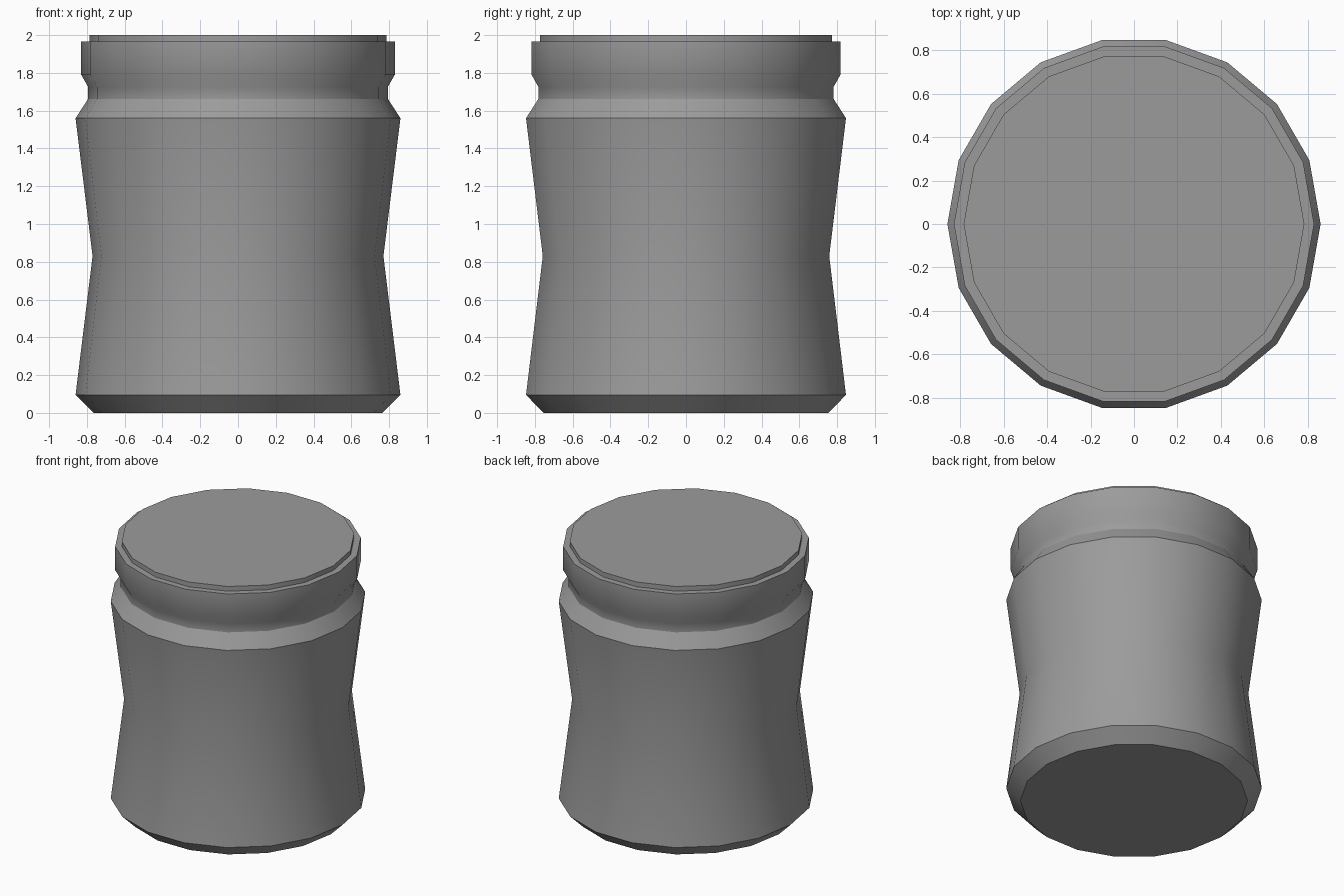
import bpy, bmesh
from math import cos, sin, tau, radians

if "Cube" in bpy.data.objects:
    bpy.data.objects.remove(bpy.data.objects["Cube"])

SIDES = 18


def lathe(name, profile, material):
    """Revolve (radius, height) points around z and cap both ends."""
    bm = bmesh.new()
    rings = [[bm.verts.new((r * cos(tau * i / SIDES), r * sin(tau * i / SIDES), z))
              for i in range(SIDES)] for r, z in profile]
    for low, high in zip(rings, rings[1:]):
        for i in range(SIDES):
            j = (i + 1) % SIDES
            bm.faces.new((low[i], low[j], high[j], high[i]))
    bm.faces.new(rings[0][::-1])
    bm.faces.new(rings[-1])
    mesh = bpy.data.meshes.new(name)
    bm.to_mesh(mesh)
    bm.free()
    mesh.materials.append(material)
    obj = bpy.data.objects.new(name, mesh)
    bpy.context.collection.objects.link(obj)
    bpy.context.view_layer.objects.active = obj
    obj.select_set(True)
    bpy.ops.object.shade_smooth_by_angle(angle=radians(31))
    return obj


dark_grey = bpy.data.materials.new("dark_grey")
dark_grey.diffuse_color = (0.33, 0.33, 0.33, 1)
dark_grey.use_nodes = True
dark_grey.node_tree.nodes["Principled BSDF"].inputs["Base Color"].default_value = dark_grey.diffuse_color

# Waisted jar: chamfered foot, pinched body, shoulder, neck groove, lid band, raised top
lathe("jar", [
    (0.765, 0.0), (0.86, 0.095),
    (0.77, 0.83), (0.86, 1.56),
    (0.793, 1.663), (0.793, 1.725),
    (0.83, 1.79), (0.83, 1.965),
    (0.785, 1.965), (0.785, 2.0),
], dark_grey)
